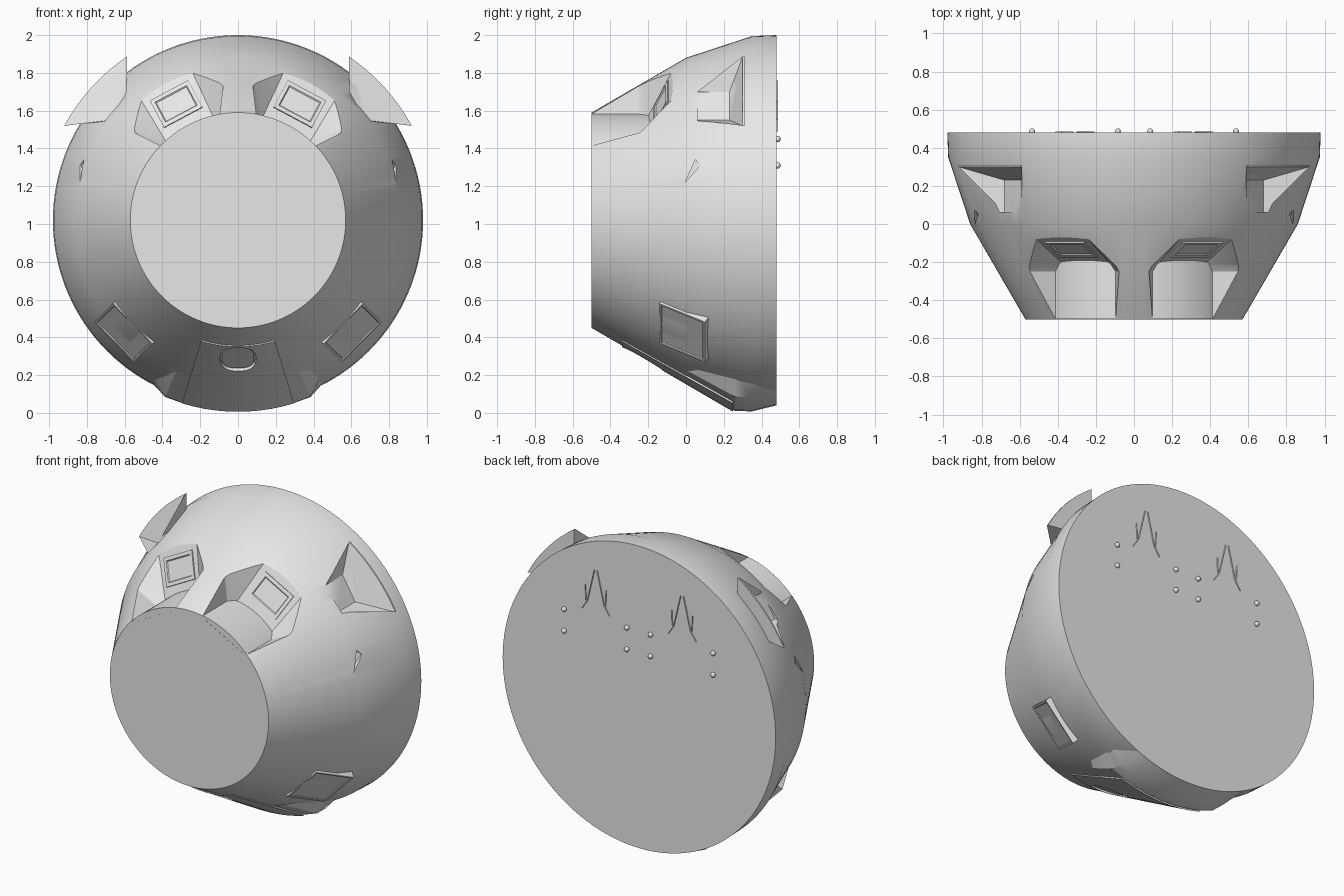
import bpy, bmesh, math
from mathutils import Vector

if "Cube" in bpy.data.objects:
    bpy.data.objects.remove(bpy.data.objects["Cube"])

CZ = 1.02
mat = bpy.data.materials.new("pale_grey")
mat.diffuse_color = (0.8, 0.8, 0.8, 1)
mat.use_nodes = True
mat.node_tree.nodes["Principled BSDF"].inputs["Base Color"].default_value = mat.diffuse_color


def polar(deg, r, y):
    a = math.radians(deg)
    return Vector((r * math.sin(a), y, CZ + r * math.cos(a)))


def local(deg, u, h, y):
    # u runs round the hull, h outwards from the axis
    a = math.radians(deg)
    return Vector((h * math.sin(a) + u * math.cos(a), y,
                   CZ + h * math.cos(a) - u * math.sin(a)))


def cone(y):
    return 0.57 + 0.58 * (y + 0.5)


def finish(name, bm):
    bmesh.ops.recalc_face_normals(bm, faces=bm.faces)
    me = bpy.data.meshes.new(name)
    bm.to_mesh(me)
    bm.free()
    ob = bpy.data.objects.new(name, me)
    bpy.context.collection.objects.link(ob)
    me.materials.append(mat)
    return ob


def hull(name, pts):
    bm = bmesh.new()
    for p in pts:
        bm.verts.new(p)
    res = bmesh.ops.convex_hull(bm, input=bm.verts)
    junk = {g for g in res["geom_interior"] + res["geom_unused"]
            if isinstance(g, bmesh.types.BMVert)}
    bmesh.ops.delete(bm, geom=list(junk), context='VERTS')
    bmesh.ops.dissolve_limit(bm, angle_limit=0.01, verts=bm.verts, edges=bm.edges)
    return finish(name, bm)


def faces_mesh(name, pts, faces):
    bm = bmesh.new()
    vs = [bm.verts.new(p) for p in pts]
    for f in faces:
        bm.faces.new([vs[i] for i in f])
    return finish(name, bm)


def loft(name, rings, closed=True):
    # rings of equal length, bridged, capped at both ends
    n = len(rings[0])
    faces = [tuple(range(n)), tuple(range((len(rings) - 1) * n, len(rings) * n))]
    for k in range(len(rings) - 1):
        for i in range(n):
            j = (i + 1) % n
            faces.append((k * n + i, k * n + j, (k + 1) * n + j, (k + 1) * n + i))
    return faces_mesh(name, [p for r in rings for p in r], faces)


def cut(ob, cutter):
    m = ob.modifiers.new("cut", 'BOOLEAN')
    m.operation = 'DIFFERENCE'
    m.solver = 'EXACT'
    m.object = cutter
    bpy.context.view_layer.objects.active = ob
    bpy.ops.object.modifier_apply(modifier=m.name)


def drop(ob):
    bpy.data.objects.remove(ob)


def smooth(ob, deg=25):
    bpy.ops.object.select_all(action='DESELECT')
    ob.select_set(True)
    bpy.context.view_layer.objects.active = ob
    bpy.ops.object.shade_smooth_by_angle(angle=math.radians(deg))


# main hull: a blunt cone lying along y
N = 128
PROFILE = [(0.57, -0.5), (0.86, 0.0), (0.975, 0.35), (0.98, 0.48)]
body = loft("capsule_hull", [[polar(360 * i / N, r, y) for i in range(N)] for r, y in PROFILE])

# round floor under the window channels
core = loft("nose_core", [[polar(360 * i / N, 0.57, y) for i in range(N)] for y in (-0.499, -0.1)])

# bottom bulge that continues the straight cone
ANG = [-28, -22.3, -17, -12, -6, 0, 6, 12, 17, 22.3, 28]


def bulge_ring(y, r, edge):
    outer = [polar(180 + a, edge if abs(a) > 25 else r, y) for a in ANG]
    return outer + [polar(180 + a, 0.5, y) for a in reversed(ANG)]


bulge = loft("bottom_bulge", [bulge_ring(-0.03, cone(-0.03) - 0.003, 0.82),
                              bulge_ring(0.26, 1.01, 0.935),
                              bulge_ring(0.35, 1.012, 0.97),
                              bulge_ring(0.479, 0.98, 0.975)])

# thin raised panel on the underside
PANG = [-17 + 34 * i / 10 for i in range(11)]
panel = loft("bottom_panel", [[polar(180 + a, r + 0.007, y) for a in PANG] +
                              [polar(180 + a, r - 0.015, y) for a in reversed(PANG)]
                              for r, y in ((cone(-0.34), -0.34), (1.007, 0.25))])

# oval hatch recess in the panel
slope = Vector((0, 0.865, -0.502))
out = Vector((0, -0.502, -0.865))
centre = polar(180, cone(-0.22), -0.22)


def oval(k, d):
    ring = []
    for i in range(40):
        a = math.tau * i / 40
        c, s = math.cos(a), math.sin(a)
        ring.append(centre + out * d +
                    Vector((0.095 * k * math.copysign(abs(c) ** 0.75, c), 0, 0)) +
                    slope * 0.12 * k * math.copysign(abs(s) ** 0.75, s))
    return ring


oc = loft("oval_cutter", [oval(1, -0.02), oval(1, 0.1)])
cut(body, oc)
cut(panel, oc)
drop(oc)
smooth(loft("oval_hatch", [oval(0.9, -0.03), oval(0.9, -0.004)]))

for s, side in ((1, "right"), (-1, "left")):
    # forward window channel: flared trough ending in a leaning wall
    a = 28 * s
    pts = []
    for k in (1, -1):
        pts += [local(a, k * u, h, y) for u, h, y in
                ((0.17, 0.53, -0.6), (0.50, 1.0, -0.6), (0.17, 0.53, -0.25),
                 (0.50, 1.0, -0.25), (0.14, 0.53, -0.21), (0.165, 1.0, 0.017))]
    c = hull("channel_cutter", pts)
    cut(body, c)
    cut(bulge, c)
    drop(c)

    # window frame and pane on the leaning wall
    def wall(u, h, d):
        return local(a, u, h + d * 0.43, -0.2 + 0.483 * (h - 0.55) - d * 0.9)

    def rect(w, h0, h1, d):
        return [wall(-w, h0, d), wall(w, h0, d), wall(w, h1, d), wall(-w, h1, d)]

    loft(side + "_forward_window", [rect(0.115, 0.615, 0.775, -0.02), rect(0.115, 0.615, 0.775, 0.008),
                                    rect(0.095, 0.635, 0.755, 0.008), rect(0.09, 0.64, 0.75, 0.002)])

    # side hood: flat sill, two cheeks and an upright arched wall
    sill = [(0.59, 0.06, 1.70), (0.68, 0.06, 1.55), (0.68, 0.23, 1.55), (0.59, 0.23, 1.70)]
    sill = [Vector((x * s, y, z)) for x, y, z in sill]
    arc = [polar(s * (61.5 - 27.4 * i / 8), 1.047, 0.30) for i in range(9)]
    far = [Vector((0.59 * s, 0.06, 1.95)), Vector((0.98 * s, 0.06, 1.50)), Vector((0.98 * s, 0.3, 1.95))]
    c = hull("hood_cutter", sill + [arc[0], arc[-1]] + far)
    cut(body, c)
    drop(c)
    front = [sill[3], sill[2]] + arc
    loft(side + "_hood_wall", [front, [Vector((p.x, 0.31, p.z)) for p in front]])
    faces_mesh(side + "_hood_cheeks", sill + [arc[-1], arc[0]], [(0, 3, 4), (1, 2, 5)])

    # small vent notch on the flank
    tri = [(0.05, 1.34), (0.075, 1.31), (-0.005, 1.22), (0.045, 1.295)]
    pts = []
    for y, z in tri:
        r = cone(y)
        x = math.sqrt(r * r - (z - CZ) ** 2)
        pts += [Vector((s * (x + d), y, z)) for d in (-0.025, 0.1)]
    c = hull("vent_cutter", pts)
    cut(body, c)
    drop(c)

    # lower side hatch plate with a recessed pane
    b = 134.5 * s

    def plate(w, l, d):
        return [local(b, u, cone(-0.02) + v * 0.502 + d * 0.865, -0.02 + v * 0.865 - d * 0.502)
                for u, v in ((-w, -l), (w, -l), (w, l), (-w, l))]

    loft(side + "_lower_hatch", [plate(0.15, 0.14, -0.04), plate(0.15, 0.14, 0.003),
                                 plate(0.138, 0.128, 0.003), plate(0.134, 0.124, -0.002)])

    # studs and thin ridges on the rear face
    bm = bmesh.new()
    for x in (0.085, 0.535):
        for z in (1.31, 1.45):
            r = bmesh.ops.create_uvsphere(bm, u_segments=12, v_segments=8, radius=0.016)
            bmesh.ops.translate(bm, verts=r["verts"], vec=(x * s, 0.486, z))
    smooth(finish(side + "_rear_studs", bm), 60)
    for k in (1, -1):
        for n, (x0, z0, x1, z1) in enumerate(((0.01, 1.76, 0.06, 1.55), (0.06, 1.55, 0.1, 1.49),
                                              (0.075, 1.65, 0.07, 1.55))):
            cx = 0.31 * s
            hull("%s_rear_ridge" % side,
                 [(cx + k * (x + w), y, z) for x, z in ((x0, z0), (x1, z1))
                  for w, y in ((-0.004, 0.475), (0.004, 0.475), (0, 0.486))])

for ob in (body, core, bulge, panel):
    smooth(ob)
